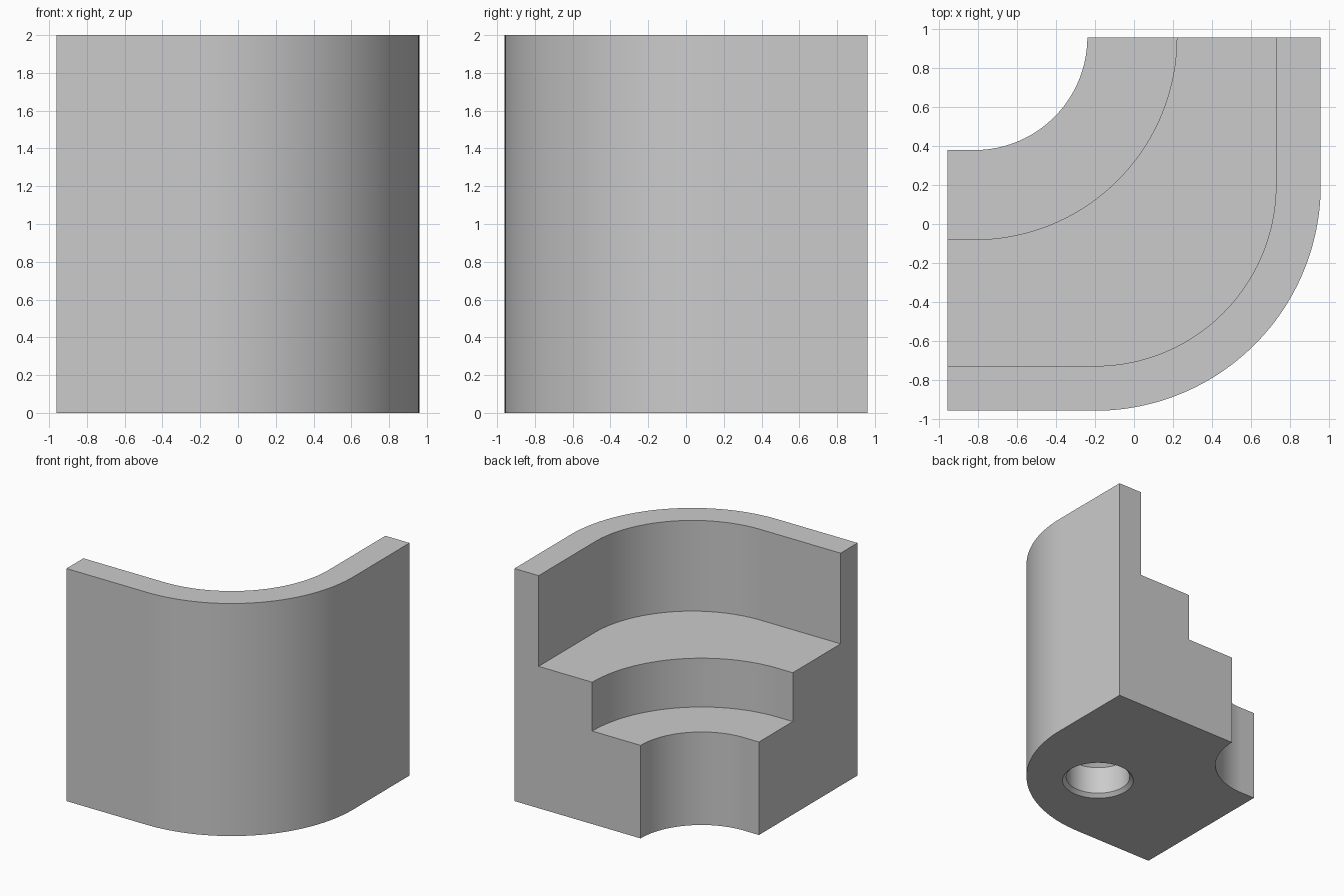
import bpy, bmesh, math

default = bpy.data.objects.get("Cube")
if default:
    bpy.data.objects.remove(default, do_unlink=True)

HALF = 0.96
SEGMENTS = 48

grey = bpy.data.materials.new("plain_grey")
grey.use_nodes = True
colour = (0.6, 0.6, 0.6, 1)
grey.diffuse_color = colour
grey.node_tree.nodes["Principled BSDF"].inputs["Base Color"].default_value = colour


def corner_path(cx, cy, radius):
    """Straight run, quarter turn, straight run from the side to the back."""
    path = [(-HALF, cy - radius)]
    for i in range(SEGMENTS + 1):
        a = math.pi / 2 * (i / SEGMENTS - 1)
        path.append((cx + radius * math.cos(a), cy + radius * math.sin(a)))
    path.append((cx + radius, HALF))
    return path


def circle_path(radius):
    turn = [2 * math.pi * i / 64 for i in range(64)]
    return [(radius * math.cos(a), radius * math.sin(a)) for a in turn]


def make_object(name, bm):
    bmesh.ops.remove_doubles(bm, verts=bm.verts, dist=0.0005)
    bmesh.ops.dissolve_limit(bm, angle_limit=math.radians(0.3),
                             verts=bm.verts, edges=bm.edges)
    bmesh.ops.recalc_face_normals(bm, faces=bm.faces)
    mesh = bpy.data.meshes.new(name)
    bm.to_mesh(mesh)
    bm.free()
    mesh.materials.append(grey)
    obj = bpy.data.objects.new(name, mesh)
    bpy.context.collection.objects.link(obj)
    return obj


# Stepped corner block: a stair section carried round the bend
outer = corner_path(-0.2, 0.2, 1.16)
wall = corner_path(-0.2, 0.2, 0.93)
step = corner_path(-0.82, 0.96, 1.04)
cove = corner_path(-0.82, 0.96, 0.58)
section = [(outer, 0), (outer, 2), (wall, 2), (wall, 1.22),
           (step, 1.22), (step, 0.8), (cove, 0.8), (cove, 0)]

bm = bmesh.new()
rows = [[bm.verts.new((x, y, z)) for x, y in path] for path, z in section]
for row, following in zip(rows, rows[1:] + rows[:1]):
    for i in range(len(row) - 1):
        bm.faces.new((row[i], row[i + 1], following[i + 1], following[i]))
for end in (0, -1):
    bm.faces.new([row[end] for row in rows])
block = make_object("stepped_corner_block", bm)

# Blind socket under the block, bevelled at the mouth and at the bottom
bm = bmesh.new()
rings = [[bm.verts.new((x, y, z)) for x, y in circle_path(r)]
         for r, z in ((0.32, -0.03), (0.26, 0.03), (0.26, 0.27), (0.23, 0.3))]
for ring, following in zip(rings, rings[1:]):
    for i in range(len(ring)):
        j = (i + 1) % len(ring)
        bm.faces.new((ring[i], ring[j], following[j], following[i]))
bm.faces.new(rings[0])
bm.faces.new(rings[-1])
cutter = make_object("socket_cutter", bm)
cutter.location = (0.2, -0.22, 0)
cutter.hide_render = True

cut = block.modifiers.new("socket", "BOOLEAN")
cut.operation = "DIFFERENCE"
cut.solver = "EXACT"
cut.object = cutter

bpy.ops.object.select_all(action="DESELECT")
block.select_set(True)
bpy.context.view_layer.objects.active = block
bpy.ops.object.modifier_apply(modifier=cut.name)
bpy.data.objects.remove(cutter, do_unlink=True)
bpy.ops.object.shade_smooth_by_angle(angle=math.radians(30))
